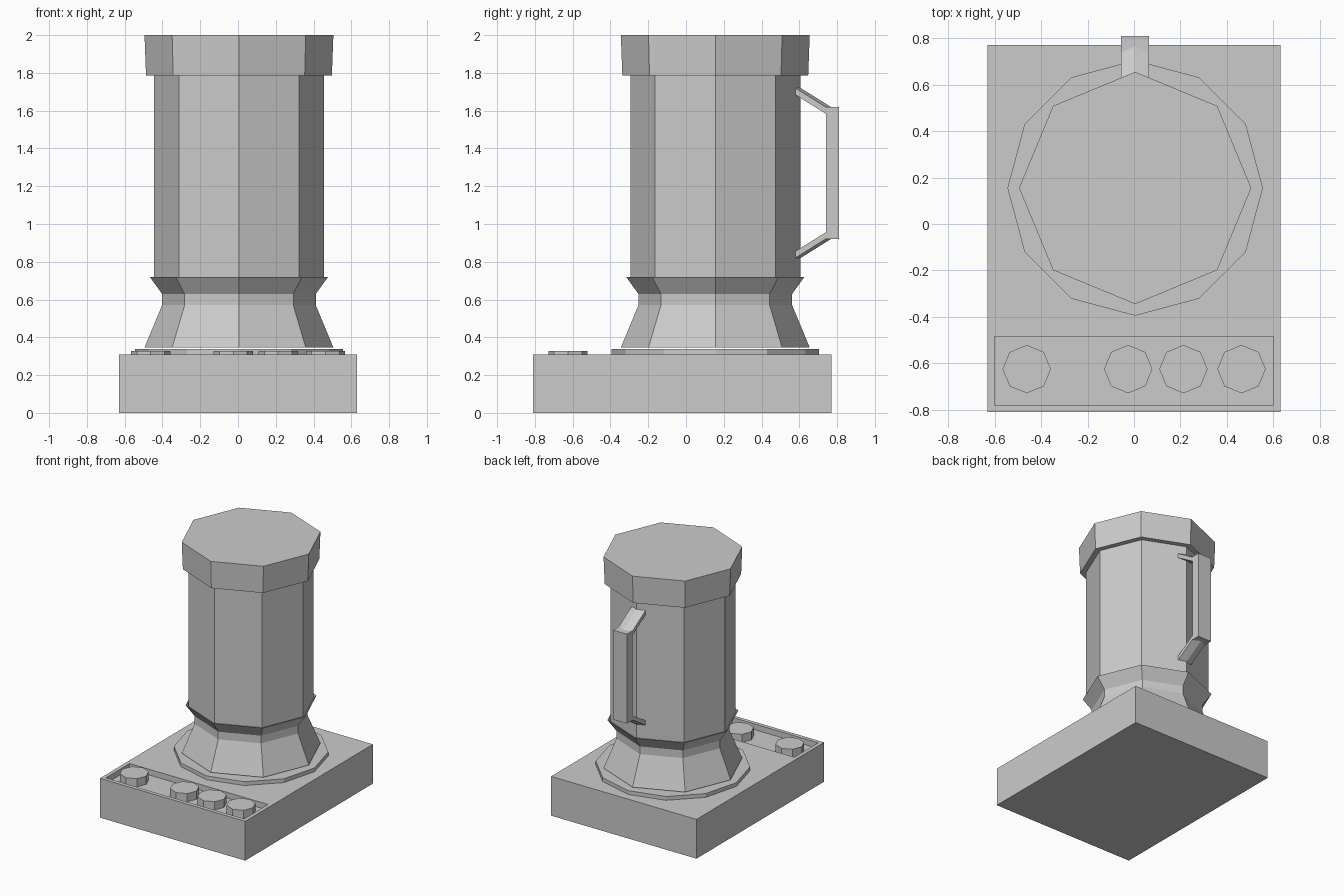
import bpy, math

if "Cube" in bpy.data.objects:
    bpy.data.objects.remove(bpy.data.objects["Cube"])

CX, CY = 0.005, 0.155   # axis of the jug


def mesh_object(name, verts, faces):
    me = bpy.data.meshes.new(name)
    me.from_pydata(verts, [], faces)
    me.update()
    ob = bpy.data.objects.new(name, me)
    bpy.context.collection.objects.link(ob)
    return ob


def box(name, x0, x1, y0, y1, z0, z1):
    v = [(x, y, z) for z in (z0, z1) for x, y in ((x0, y0), (x1, y0), (x1, y1), (x0, y1))]
    f = [(3, 2, 1, 0), (4, 5, 6, 7)] + [(i, (i + 1) % 4, (i + 1) % 4 + 4, i + 4) for i in range(4)]
    return mesh_object(name, v, f)


def turned(name, profile, sides, cx=CX, cy=CY, caps=True):
    """Faceted solid of revolution from (radius, z) pairs, bottom to top."""
    v = [(cx + r * math.cos(math.tau * i / sides), cy + r * math.sin(math.tau * i / sides), z)
         for r, z in profile for i in range(sides)]
    f = [(k * sides + i, k * sides + (i + 1) % sides,
          (k + 1) * sides + (i + 1) % sides, (k + 1) * sides + i)
         for k in range(len(profile) - 1) for i in range(sides)]
    if caps:
        f.append(tuple(reversed(range(sides))))
        f.append(tuple(range((len(profile) - 1) * sides, len(profile) * sides)))
    return mesh_object(name, v, f)


# motor base with a sunken control panel
base = box("base", -0.63, 0.63, -0.81, 0.77, 0, 0.308)
cutter = box("panel_cutter", -0.60, 0.60, -0.78, -0.485, 0.263, 0.5)
cutter.hide_render = True
cutter.hide_viewport = True
cut = base.modifiers.new("panel_recess", 'BOOLEAN')
cut.operation = 'DIFFERENCE'
cut.solver = 'EXACT'
cut.object = cutter

# control knobs
for n, x in enumerate((-0.462, -0.025, 0.213, 0.463)):
    turned(f"knob_{n + 1}", [(0.104, 0.263), (0.104, 0.327)], 8, x, -0.625)

# round seat under the jug
turned("seat_plate", [(0.55, 0.30), (0.55, 0.338)], 12)

# flared collar: outer skin, open rim, short inner skin around the jug
turned("collar", [(0.5, 0.346), (0.407, 0.57), (0.407, 0.63), (0.472, 0.72),
                  (0.465, 0.72), (0.40, 0.632)], 8)

# jug and lid
turned("jug", [(0.45, 0.69), (0.45, 1.79)], 8)
turned("lid", [(0.492, 1.787), (0.5, 2.0)], 8)

# handle grip
X0, X1, XM, ZM = -0.055, 0.065, 0.005, 1.27
box("handle_grip", X0, X1, 0.74, 0.81, 0.92, 1.62)

# handle arms with a slightly ridged outer face, mirrored about mid height
for name, s in (("handle_upper_arm", 1), ("handle_lower_arm", -1)):
    verts = []
    for y, dz in ((0.578, 0.0), (0.77, -0.12)):
        for x, z in ((X0, 0.415), (X1, 0.415), (X1, 0.45), (XM, 0.468), (X0, 0.45)):
            verts.append((x, y, ZM + s * (z + dz)))
    faces = [(0, 1, 2, 3, 4), (9, 8, 7, 6, 5)]
    faces += [(i, i + 5, (i + 1) % 5 + 5, (i + 1) % 5) for i in range(5)]
    if s < 0:
        faces = [tuple(reversed(f)) for f in faces]
    mesh_object(name, verts, faces)
